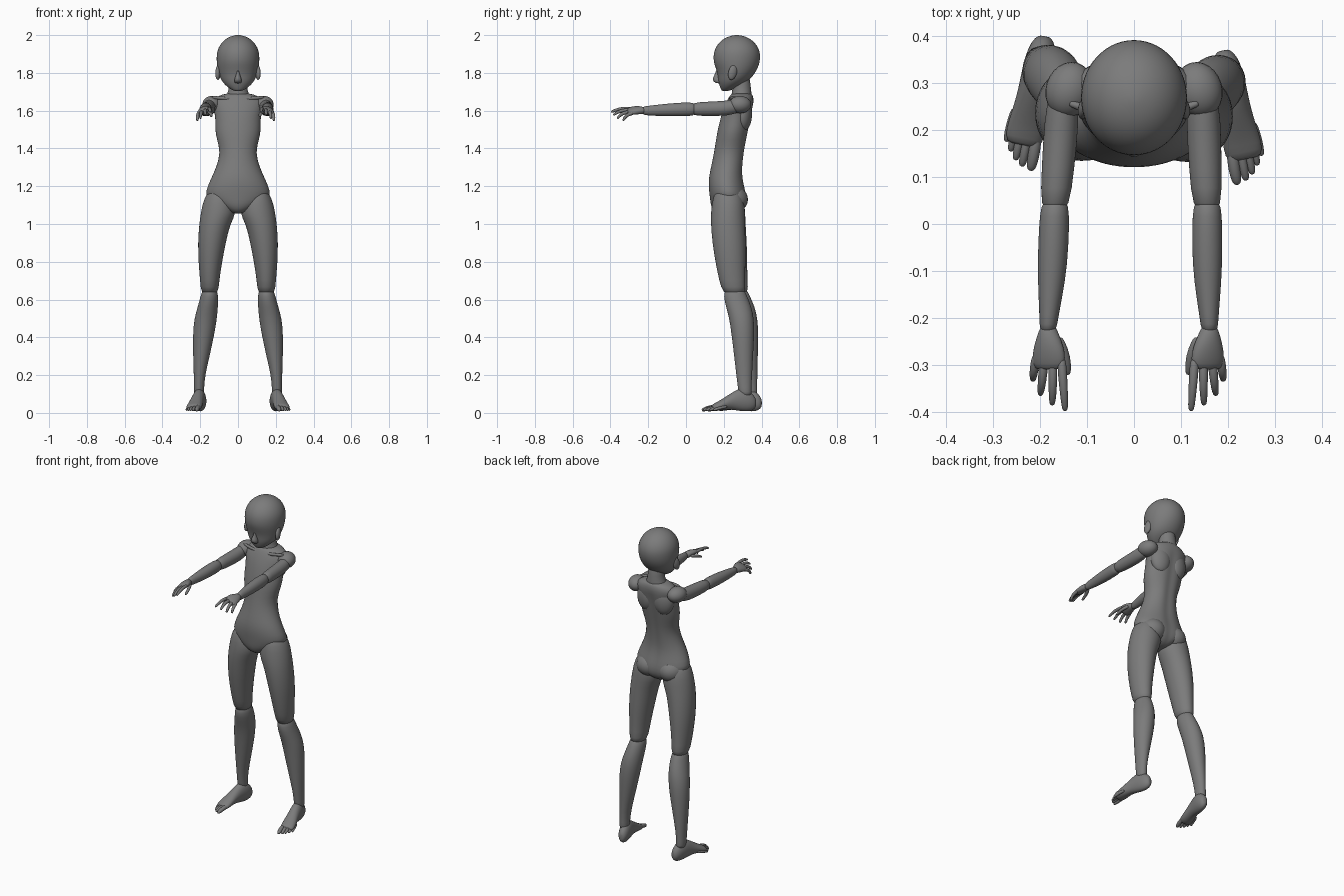
import bpy, bmesh, math
from mathutils import Vector, Matrix

GREY = bpy.data.materials.new("dark_grey")
GREY.diffuse_color = (.2, .2, .2, 1)


def finish(name, bm, levels=1):
    bmesh.ops.recalc_face_normals(bm, faces=bm.faces)
    me = bpy.data.meshes.new(name)
    bm.to_mesh(me)
    bm.free()
    me.materials.append(GREY)
    for p in me.polygons:
        p.use_smooth = True
    ob = bpy.data.objects.new(name, me)
    bpy.context.collection.objects.link(ob)
    if levels:
        m = ob.modifiers.new("smooth", 'SUBSURF')
        m.levels = m.render_levels = levels
    return ob


def loft(name, rings, n=20, levels=1, tweak=None):
    """Skin a list of (centre, half-axis u, half-axis v) ellipses."""
    bm = bmesh.new()
    rows = []
    for c, u, v in rings:
        row = []
        for i in range(n):
            a = 2 * math.pi * i / n
            p = Vector(c) + Vector(u) * math.cos(a) + Vector(v) * math.sin(a)
            row.append(bm.verts.new(tweak(p) if tweak else p))
        rows.append(row)
    for a, b in zip(rows, rows[1:]):
        for i in range(n):
            j = (i + 1) % n
            bm.faces.new((a[i], a[j], b[j], b[i]))
    for row in (rows[0], rows[-1]):
        mid = sum((v.co for v in row), Vector()) / n
        c = bm.verts.new(mid)
        for i in range(n):
            bm.faces.new((row[i], row[(i + 1) % n], c))
    return finish(name, bm, levels)


def flat_ring(z, x0, x1, y0, y1):
    return ((x0 + x1) / 2, (y0 + y1) / 2, z), ((x1 - x0) / 2, 0, 0), (0, (y1 - y0) / 2, 0)


def tube(name, pts, radii, n=10):
    """Round-ended tube along a path."""
    pts = [Vector(p) for p in pts]
    d0, d1 = (pts[1] - pts[0]).normalized(), (pts[-1] - pts[-2]).normalized()
    path = [pts[0] - d0 * radii[0] * .7] + pts + [pts[-1] + d1 * radii[-1] * .8]
    rad = [radii[0] * .6] + list(radii) + [radii[-1] * .6]
    rings = []
    for i, p in enumerate(path):
        d = path[min(i + 1, len(path) - 1)] - path[max(i - 1, 0)]
        q = d.to_track_quat('Z', 'Y')
        rings.append((p, q @ Vector((rad[i], 0, 0)), q @ Vector((0, rad[i], 0))))
    return loft(name, rings, n)


def ball(name, c, r, rot=(0, 0, 0)):
    bm = bmesh.new()
    bmesh.ops.create_uvsphere(bm, u_segments=24, v_segments=14, radius=1)
    ob = finish(name, bm, 0)
    ob.location, ob.scale, ob.rotation_euler = c, r, rot
    return ob


# head: round skull running down into a narrow chin
head = []
for k in range(1, 9):
    a = math.pi / 2 * k / 8.3
    s = math.sin(a)
    head.append(flat_ring(1.885 + .115 * math.cos(a), -.114 * s, .114 * s, .269 - .124 * s, .269 + .125 * s))
for z, w, f, b in [(1.86, .114, .145, .392), (1.825, .11, .157, .381), (1.79, .101, .168, .36),
                   (1.76, .089, .169, .335), (1.735, .068, .176, .295), (1.715, .042, .184, .255),
                   (1.704, .02, .19, .225)]:
    head.append(flat_ring(z, -w, w, f, b))
head.insert(0, flat_ring(2.0, -.008, .008, .26, .276))
loft("head", head, 28)

# nose
loft("nose", [flat_ring(1.815, -.004, .004, .158, .18), flat_ring(1.785, -.012, .012, .15, .185),
              flat_ring(1.763, -.022, .022, .135, .19), flat_ring(1.745, -.02, .02, .157, .19)], 12)

# neck
loft("neck", [flat_ring(z, -w, w, f, b) for z, w, f, b in
              [(1.80, .048, .245, .335), (1.73, .047, .247, .343), (1.69, .055, .242, .348), (1.64, .085, .23, .35)]])


# torso with a soft spine groove
def spine(p):
    if p.y > .28 and 1.06 < p.z < 1.62:
        p.y -= .01 * math.exp(-(p.x / .025) ** 2)
    return p


loft("torso", [flat_ring(z, -w, w, f, b) for z, w, f, b in
               [(1.692, .06, .243, .347), (1.68, .105, .232, .354), (1.65, .14, .215, .361),
                (1.60, .126, .194, .354), (1.55, .119, .18, .345), (1.50, .122, .168, .335),
                (1.45, .113, .159, .325), (1.38, .092, .149, .312), (1.30, .115, .132, .303),
                (1.25, .139, .121, .303), (1.20, .161, .119, .312), (1.15, .178, .125, .325),
                (1.11, .14, .129, .325), (1.08, .085, .138, .312), (1.055, .035, .16, .275)]],
     32, tweak=spine)

LEG = [(1.19, .06, .145, .165, .27), (1.14, .02, .18, .14, .308), (1.06, .005, .198, .131, .313),
       (1.0, .042, .206, .131, .313), (.9, .064, .213, .139, .316), (.8, .084, .21, .155, .316),
       (.7, .099, .201, .175, .312), (.63, .104, .196, .196, .318)]
SHIN = [(.66, .115, .185, .21, .305), (.62, .103, .198, .197, .323), (.56, .106, .214, .212, .348),
        (.5, .111, .232, .229, .36), (.42, .124, .239, .24, .362), (.3, .15, .238, .255, .355),
        (.2, .174, .234, .266, .35), (.13, .18, .233, .275, .346), (.09, .178, .234, .28, .35)]
ARM = [(.29, .146, 1.628, .03, .036), (.22, .148, 1.612, .038, .041), (.12, .152, 1.61, .035, .038),
       (.03, .156, 1.608, .032, .036)]
FOREARM = [(.05, .156, 1.608, .026, .03), (.025, .156, 1.608, .032, .037), (-.05, .156, 1.606, .033, .036),
           (-.12, .157, 1.603, .03, .032), (-.2, .16, 1.60, .02, .026), (-.23, .161, 1.60, .018, .022)]
PALM = [(-.215, .161, 1.60, .015, .016), (-.235, .16, 1.602, .024, .02), (-.26, .158, 1.603, .034, .02),
        (-.285, .157, 1.60, .039, .018), (-.31, .157, 1.596, .036, .013)]
FOOT = [(-.002, .014, .03, .075), (.014, .027, .012, .1), (.05, .034, .006, .13), (.09, .034, .01, .13),
        (.13, .034, .018, .106), (.17, .038, .016, .08), (.205, .042, .01, .058), (.235, .039, .01, .045)]

for s, side in ((1, "left"), (-1, "right")):
    back = 0 if s > 0 else .03           # one leg stands slightly further back

    # ears, collar bones, shoulder blades, buttocks
    ball(side + "_ear", (s * .105, .247, 1.803), (.014, .023, .041), (math.radians(-15), 0, s * .25))
    tube(side + "_collar_bone", [(s * .02, .238, 1.662), (s * .07, .234, 1.665), (s * .13, .255, 1.67)], [.009] * 3)
    ball(side + "_shoulder_blade", (s * .062, .308, 1.58), (.06, .04, .085), (0, 0, s * -.25))
    ball(side + "_buttock", (s * .075, .24, 1.13), (.08, .088, .075))

    # leg, split at the knee
    for name, rows in (("_thigh", LEG), ("_shin", SHIN)):
        rings = []
        for z, x0, x1, y0, y1 in rows:
            dy = back * min(1, max(0, (1.1 - z) / .95))
            rings.append(flat_ring(z, s * x0, s * x1, y0 + dy, y1 + dy))
        loft(side + name, rings, 24)

    # foot turned outward, with toes
    heel = Vector((s * .19, .368 + back, 0))
    d, w = Vector((s * .2, -.98, 0)), Vector((s * .98, .2, 0))
    loft(side + "_foot", [(heel + d * t + Vector((0, 0, (a + b) / 2)), w * h, (0, 0, (b - a) / 2))
                          for t, h, a, b in FOOT])
    for i, (o, t, r) in enumerate([(-.027, .275, .0135), (-.007, .272, .0105), (.009, .262, .01),
                                   (.023, .246, .0095), (.036, .228, .009)]):
        tube(f"{side}_toe_{i + 1}", [heel + d * (t - .06) + w * o * .9 + Vector((0, 0, .032)),
                                     heel + d * (t - .025) + w * o + Vector((0, 0, .026)),
                                     heel + d * t + w * o + Vector((0, 0, .017))], [r, r, r * .85])

    # arm, split at the elbow
    ball(side + "_shoulder", (s * .138, .286, 1.632), (.05, .06, .046), (0, 0, s * .3))

    def drift(y):                        # one arm angles a little outward
        return 0 if s > 0 else .004 + .02 * max(0, (.28 - y) / .55)

    for name, rows in (("_upper_arm", ARM), ("_forearm", FOREARM)):
        loft(side + name, [((s * (x + drift(y)), y, z), (rx, 0, 0), (0, 0, rz)) for y, x, z, rx, rz in rows])

    # hand rolled so the thumb side is higher
    roll = Matrix.Rotation(s * math.radians(24), 3, 'Y')
    loft(side + "_palm", [((s * (x + drift(y)), y, z), roll @ Vector((rx, 0, 0)), roll @ Vector((0, 0, rz)))
                          for y, x, z, rx, rz in PALM], 16)
    fingers = [("index", (.129, -.295, 1.61), (.125, -.35, 1.612), (.122, -.392, 1.595)),
               ("middle", (.148, -.297, 1.602), (.148, -.347, 1.602), (.149, -.38, 1.58)),
               ("ring", (.167, -.295, 1.594), (.171, -.338, 1.588), (.174, -.36, 1.563)),
               ("little", (.184, -.287, 1.586), (.189, -.318, 1.575), (.19, -.33, 1.552)),
               ("thumb", (.133, -.25, 1.597), (.118, -.285, 1.587), (.116, -.315, 1.572))]
    for name, *pts in fingers:
        tube(f"{side}_{name}_finger", [(s * (x + drift(-.3)), y, z) for x, y, z in pts], [.011, .0095, .0075])
